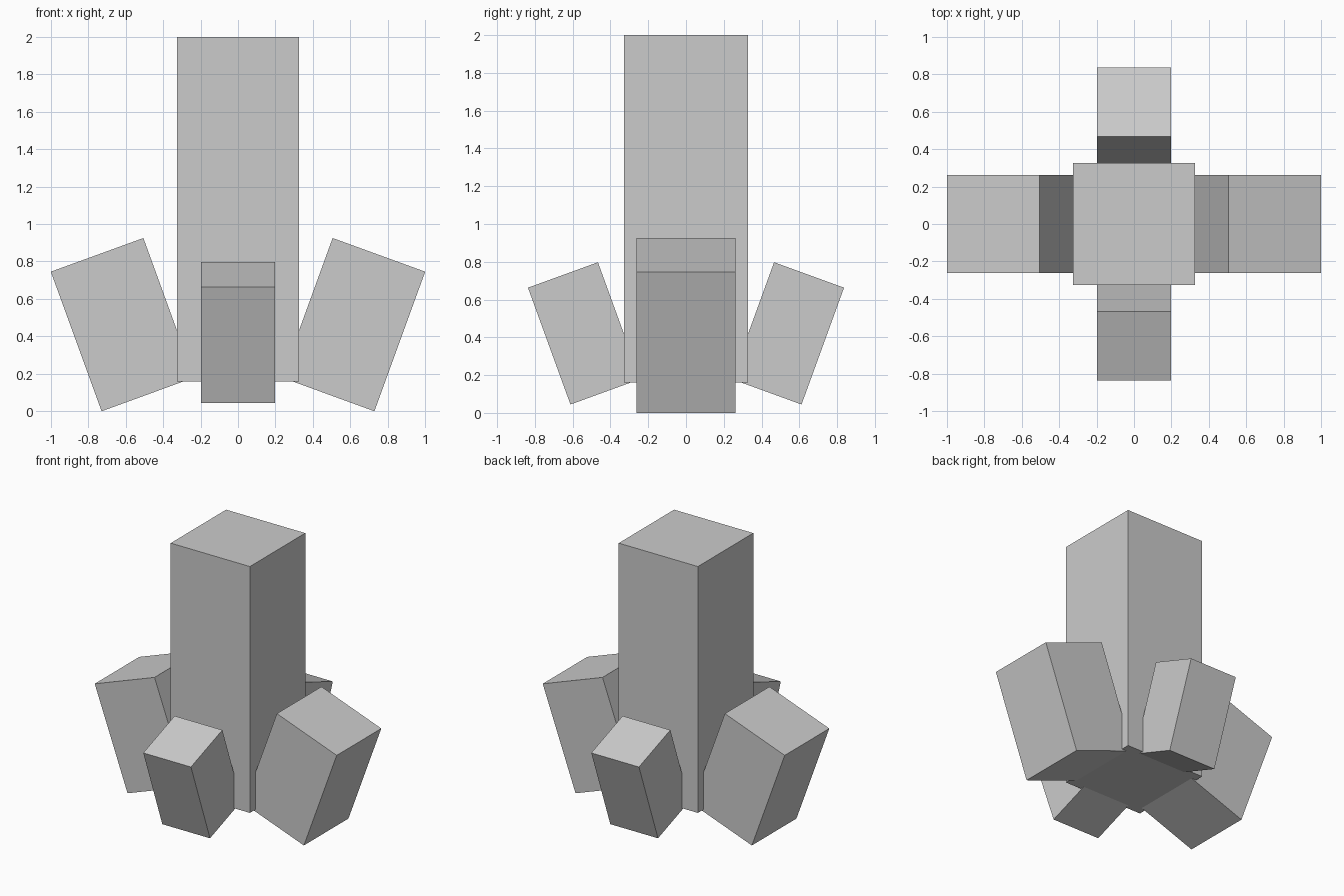
import bpy
from math import radians

if "Cube" in bpy.data.objects:
    bpy.data.objects.remove(bpy.data.objects["Cube"])

TILT = radians(20)


def box(name, size, location, rotation=(0, 0, 0)):
    bpy.ops.mesh.primitive_cube_add(size=1, location=location, rotation=rotation)
    obj = bpy.context.object
    obj.name = name
    obj.scale = size
    bpy.ops.object.transform_apply(location=False, rotation=False, scale=True)
    return obj


# Tall central column
box("column", (0.654, 0.654, 1.84), (0, 0, 1.08))

# Blocks leaning outwards around the base
for side, s in (("right", 1), ("left", -1)):
    box(f"large_block_{side}", (0.526, 0.526, 0.793),
        (s * 0.617, 0, 0.4625), (0, s * TILT, 0))
for side, s in (("back", 1), ("front", -1)):
    box(f"small_block_{side}", (0.394, 0.394, 0.658),
        (0, s * 0.539, 0.421), (-s * TILT, 0, 0))
